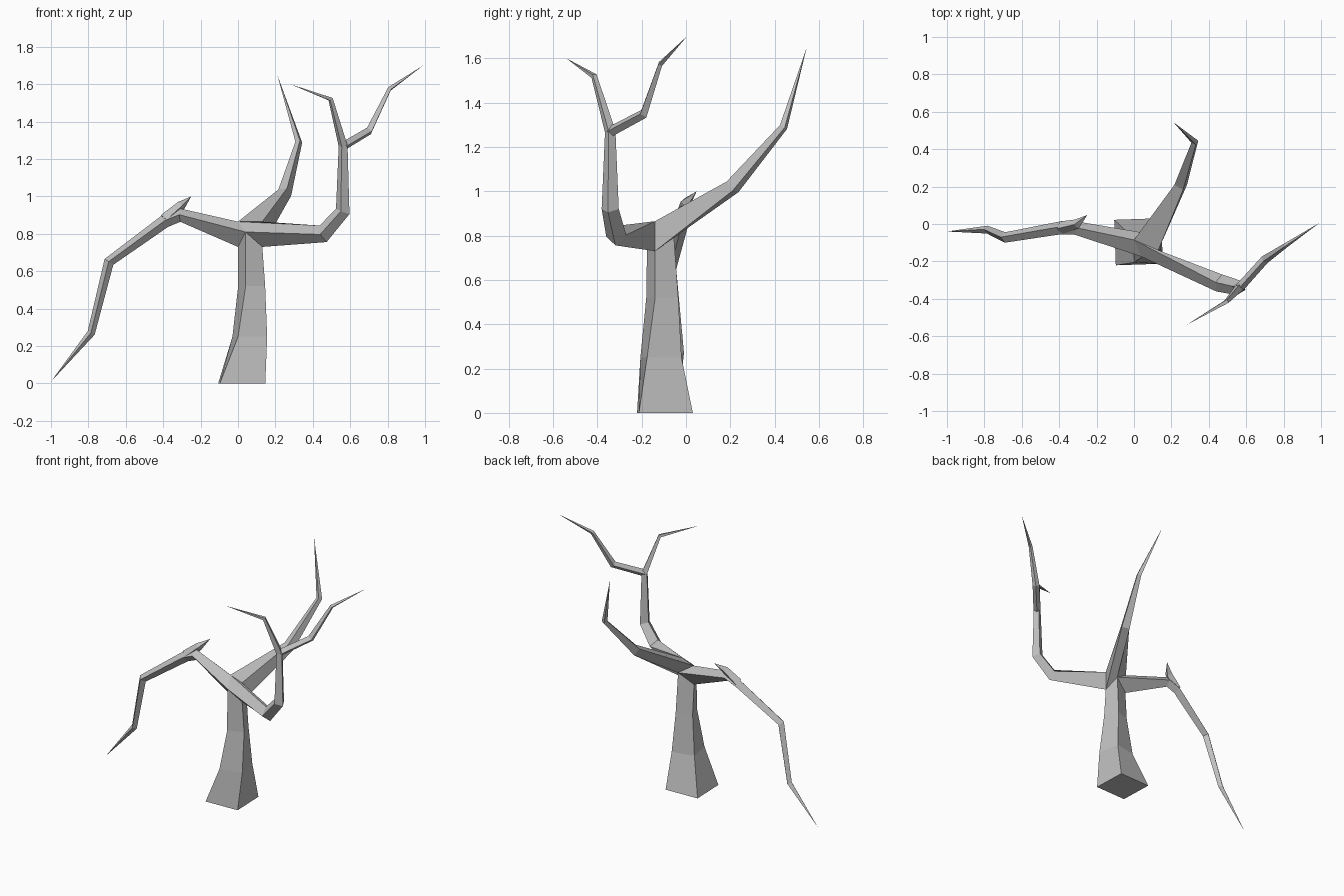
import bpy, bmesh, math
from mathutils import Vector, Matrix

if "Cube" in bpy.data.objects:
    bpy.data.objects.remove(bpy.data.objects["Cube"], do_unlink=True)

# Bark material
bark = bpy.data.materials.new("grey_bark")
bark.use_nodes = True
grey = (0.52, 0.52, 0.52, 1)
bark.diffuse_color = grey
shader = bark.node_tree.nodes["Principled BSDF"]
shader.inputs["Base Color"].default_value = grey
shader.inputs["Roughness"].default_value = 0.9


def square_ring(previous, centre, normal, radius):
    """Square section turned to follow the corners of the previous ring."""
    mid = sum(previous, Vector()) / 4
    offsets = [p - mid for p in previous]
    turn = sum(offsets[i].cross(offsets[(i + 1) % 4]).dot(normal) for i in range(4))
    quarter = math.copysign(math.pi / 2, turn)
    first = Vector()
    for i, o in enumerate(offsets):
        flat = o - normal * o.dot(normal)
        first += Matrix.Rotation(-quarter * i, 3, normal) @ flat
    first = first.normalized() * radius
    return [centre + Matrix.Rotation(quarter * i, 3, normal) @ first for i in range(4)]


def build(name, rings, tip=None, caps=()):
    """Join four-cornered rings into a flat-sided limb."""
    bm = bmesh.new()
    loops = [[bm.verts.new(p) for p in ring] for ring in rings]
    for a, b in zip(loops, loops[1:]):
        for i in range(4):
            j = (i + 1) % 4
            bm.faces.new((a[i], a[j], b[j], b[i]))
    if tip is not None:
        point = bm.verts.new(tip)
        for i in range(4):
            bm.faces.new((loops[-1][i], loops[-1][(i + 1) % 4], point))
    for c in caps:
        bm.faces.new(loops[c])
    bmesh.ops.recalc_face_normals(bm, faces=bm.faces)
    mesh = bpy.data.meshes.new(name)
    bm.to_mesh(mesh)
    bm.free()
    mesh.materials.append(bark)
    obj = bpy.data.objects.new(name, mesh)
    bpy.context.collection.objects.link(obj)


def limb(name, start, nodes, tip, caps=()):
    """Taper from a start ring through (centre, radius) nodes to a point."""
    rings = [start]
    path = [sum(start, Vector()) / 4] + [Vector(c) for c, r in nodes] + [Vector(tip)]
    for k, (c, r) in enumerate(nodes, 1):
        into = (path[k] - path[k - 1]).normalized()
        out = (path[k + 1] - path[k]).normalized()
        rings.append(square_ring(rings[-1], path[k], (into + out).normalized(), r))
    build(name, rings, path[-1], caps)


def start_ring(centre, toward, radius):
    """Square section facing a target, with one corner up."""
    c = Vector(centre)
    n = (Vector(toward) - c).normalized()
    side = n.cross(Vector((0, 0, 1))).normalized() * radius
    up = side.cross(n)
    return [c + side, c + up, c - side, c - up]


# Crown joint: six shared corners from which trunk and branches grow
left_front = Vector((0.04, -0.175, 0.81))
right_front = Vector((0.13, -0.14, 0.73))
right_back = Vector((0.10, -0.055, 0.80))
left_back = Vector((0.0, -0.09, 0.73))
top_left = Vector((0.0, -0.085, 0.865))
top_right = Vector((0.13, -0.14, 0.865))

# Trunk: twisted, flaring square sections
trunk_rings = [[left_front, right_front, right_back, left_back]]
for x, y, z, r, angle in ((0.073, -0.107, 0.52, 0.079, 21),
                          (0.063, -0.113, 0.25, 0.112, 11),
                          (0.02, -0.095, 0, 0.172, 2)):
    trunk_rings.append([Vector((x + r * math.cos(a), y + r * math.sin(a), z))
                        for a in (math.radians(angle + 225 + 90 * i) for i in range(4))])
build("trunk", trunk_rings, caps=(-1,))

# Three main branches
limb("front_branch", [top_left, left_front, right_front, top_right],
     [((0.455, -0.315, 0.80), 0.048), ((0.56, -0.342, 0.92), 0.040),
      ((0.562, -0.342, 1.27), 0.025), ((0.495, -0.415, 1.52), 0.014)],
     (0.28, -0.54, 1.60))
limb("back_branch", [top_left, top_right, right_front, right_back],
     [((0.25, 0.21, 1.02), 0.038), ((0.325, 0.44, 1.29), 0.019)],
     (0.21, 0.545, 1.65))
limb("drooping_branch", [top_left, left_front, left_back, right_back],
     [((-0.31, -0.022, 0.90), 0.036), ((-0.39, -0.02, 0.868), 0.035),
      ((-0.69, -0.072, 0.65), 0.028), ((-0.785, -0.03, 0.27), 0.021)],
     (-1.0, -0.04, 0.01))

# Side twigs
fork = ((0.70, -0.19, 1.35), 0.023)
limb("fork_twig", start_ring((0.565, -0.34, 1.27), fork[0], 0.024),
     [fork, ((0.81, -0.115, 1.575), 0.013)], (0.99, 0.005, 1.70), caps=(0,))
spur = ((-0.305, 0.0, 0.95), 0.026)
limb("spur", start_ring((-0.39, -0.02, 0.875), spur[0], 0.034),
     [spur], (-0.25, 0.048, 1.0), caps=(0,))
